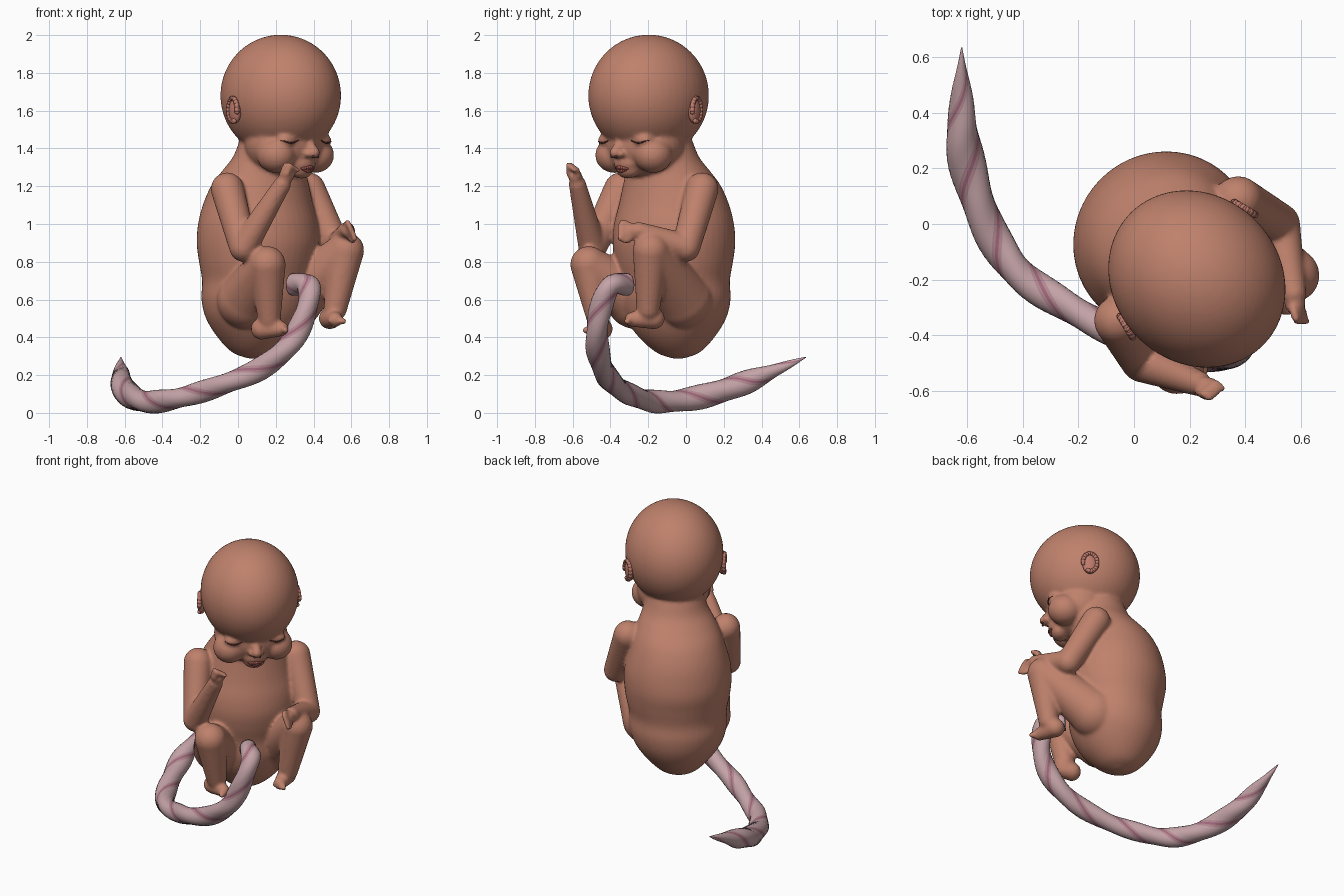
import bpy, bmesh
from math import radians, sin, cos, pi
from mathutils import Vector, Matrix
from mathutils.bvhtree import BVHTree

if "Cube" in bpy.data.objects:
    bpy.data.objects.remove(bpy.data.objects["Cube"])

# The figure faces the diagonal (+x, -y): u = its left, a = forward, z = up
ROT = Matrix.Rotation(radians(45), 4, 'Z')


def W(u, a, z):
    b = u + 0.02
    return Vector((0.7071 * (a + b), 0.7071 * (b - a), z))


def material(name, rgb):
    m = bpy.data.materials.new(name)
    m.diffuse_color = (*rgb, 1)
    m.use_nodes = True
    m.node_tree.nodes["Principled BSDF"].inputs["Base Color"].default_value = m.diffuse_color
    return m


skin = material("skin", (0.52, 0.22, 0.15))
ear_skin = material("ear_skin", (0.52, 0.20, 0.15))
lip_skin = material("lip_skin", (0.36, 0.10, 0.085))
dark_skin = material("dark_skin", (0.10, 0.035, 0.03))
cord_mats = [material("cord_pale", (0.56, 0.37, 0.39)),
             material("cord_mid", (0.46, 0.25, 0.29)),
             material("cord_vein", (0.36, 0.14, 0.20))]


def finish(bm, name, mats):
    bmesh.ops.recalc_face_normals(bm, faces=bm.faces)
    for f in bm.faces:
        f.smooth = True
    me = bpy.data.meshes.new(name)
    bm.to_mesh(me)
    bm.free()
    for m in mats:
        me.materials.append(m)
    ob = bpy.data.objects.new(name, me)
    bpy.context.collection.objects.link(ob)
    return ob


def ball(bm, c, r, seg=24):
    r = r if isinstance(r, tuple) else (r, r, r)
    bmesh.ops.create_uvsphere(bm, u_segments=seg, v_segments=seg * 2 // 3, radius=1,
                              matrix=Matrix.Translation(c) @ ROT @ Matrix.Diagonal((*r, 1)))


def limb(bm, pts, radii, seg=24):
    pts = [Vector(p) for p in pts]
    for p, r in zip(pts, radii):
        ball(bm, p, r, seg)
    for p, q, r, s in zip(pts, pts[1:], radii, radii[1:]):
        d = q - p
        mat = Matrix.Translation((p + q) / 2) @ d.to_track_quat('Z', 'Y').to_matrix().to_4x4()
        bmesh.ops.create_cone(bm, cap_ends=True, segments=seg, radius1=r, radius2=s,
                              depth=d.length, matrix=mat)


def spline(rows, n):
    P = [Vector(r) for r in rows]
    P = [2 * P[0] - P[1]] + P + [2 * P[-1] - P[-2]]
    out = []
    for i in range(1, len(P) - 2):
        p0, p1, p2, p3 = P[i - 1:i + 3]
        for k in range(n):
            t = k / n
            out.append(0.5 * (2 * p1 + (p2 - p0) * t + (2 * p0 - 5 * p1 + 4 * p2 - p3) * t * t
                              + (3 * p1 - p0 - 3 * p2 + p3) * t ** 3))
    return out + [P[-2]]


def skin_rings(bm, rings, mat_of=lambda j: 0):
    vs = [[bm.verts.new(p) for p in r] for r in rings]
    n = len(vs[0])
    for r, s in zip(vs, vs[1:]):
        for j in range(n):
            f = bm.faces.new((r[j], r[(j + 1) % n], s[(j + 1) % n], s[j]))
            f.material_index = mat_of(j)
    bm.faces.new(vs[0][::-1])
    bm.faces.new(vs[-1])


# Torso: z, forward centre, depth radius, width radius
bm = bmesh.new()
levels = [(0.288, 0.09, 0.03, 0.03), (0.32, 0.09, 0.115, 0.115), (0.40, 0.10, 0.20, 0.20),
          (0.50, 0.105, 0.26, 0.27), (0.60, 0.11, 0.285, 0.30), (0.70, 0.115, 0.285, 0.30),
          (0.80, 0.12, 0.305, 0.32), (0.90, 0.12, 0.32, 0.33), (1.0, 0.12, 0.31, 0.325),
          (1.10, 0.12, 0.285, 0.30), (1.20, 0.135, 0.25, 0.27), (1.28, 0.165, 0.21, 0.235),
          (1.35, 0.20, 0.185, 0.20), (1.43, 0.22, 0.17, 0.175), (1.52, 0.26, 0.17, 0.17)]
skin_rings(bm, [[W(w * cos(t) + 0.01, a + d * sin(t), z)
                 for t in (2 * pi * j / 48 for j in range(48))]
                for z, a, d, w in spline(levels, 4)])

# Head, lower face, chin and nose
ball(bm, W(0, 0.300, 1.68), (0.300, 0.338, 0.322), 48)
ball(bm, W(0, 0.33, 1.42), (0.225, 0.20, 0.175), 32)
ball(bm, W(0, 0.455, 1.29), (0.07, 0.055, 0.05))
ball(bm, W(0, 0.46, 1.325), (0.08, 0.065, 0.06))
limb(bm, [W(0, 0.51, 1.44), W(0, 0.55, 1.378)], [0.02, 0.031])
for s in (-1, 1):
    ball(bm, W(s * 0.145, 0.41, 1.365), (0.10, 0.105, 0.095))     # cheek
    ball(bm, W(s * 0.130, 0.475, 1.443), (0.06, 0.045, 0.036))    # eyelid
    ball(bm, W(s * 0.030, 0.535, 1.370), (0.02, 0.022, 0.018))    # nostril wing

# Arms: shoulder, elbow, wrist; forearms raised to different heights
for s, wrist in ((-1, (0.235, -0.575, 1.21)), (1, (0.575, -0.25, 0.965))):
    limb(bm, [W(s * 0.305, 0.205, 1.185), W(s * 0.35, 0.37, 0.875), wrist],
         [0.088, 0.075, 0.046])


# Hands with curled fingers and a thumb
def hand(palm, fwd, side, curl):
    palm, fwd, side, curl = map(Vector, (palm, fwd, side, curl))
    ball(bm, palm, 0.038)
    for i in range(4):
        base = palm + side * (i - 1.5) * 0.024 + fwd * 0.018
        mid = base + fwd * 0.036
        limb(bm, [base, mid, mid + curl * 0.03], [0.017, 0.016, 0.014], 12)
    t = palm - side * 0.035
    limb(bm, [t, t + curl * 0.035, t + curl * 0.035 + fwd * 0.03], [0.018, 0.016, 0.014], 12)


hand((0.255, -0.585, 1.25), (0.35, -0.15, 0.9), (0.6, 0.5, -0.4), (0.7, -0.5, 0.0))
hand((0.58, -0.29, 0.965), (0.3, -0.9, 0.2), (-0.4, 0.0, 0.9), (0.3, -0.5, -0.7))

# Legs: hip, knee, ankle; then foot and toes
legs = [(-1, (0.155, -0.515, 0.785), (0.165, -0.465, 0.50), (0.125, -0.445, 0.445), (0.23, -0.485, 0.445)),
        (1, (0.57, -0.185, 0.86), (0.515, -0.20, 0.55), (0.485, -0.17, 0.50), (0.515, -0.285, 0.495))]
for s, knee, ankle, heel, toe in legs:
    limb(bm, [W(s * 0.18, 0.22, 0.60), knee, ankle], [0.155, 0.098, 0.062])
    limb(bm, [heel, toe], [0.058, 0.040])
    d = (Vector(toe) - Vector(heel)).normalized()
    side = d.cross(Vector((0, 0, 1))) * s
    for i in range(5):
        ball(bm, Vector(toe) + d * (0.036 - 0.005 * i) + side * (i - 2) * 0.018
             + Vector((0, 0, -0.008)), 0.019 - 0.0015 * i, 12)

# Fuse everything into one smooth body
body = finish(bm, "body", [skin])
rm = body.modifiers.new("fuse", 'REMESH')
rm.mode = 'VOXEL'
rm.voxel_size = 0.0105
rm.use_smooth_shade = True
sm = body.modifiers.new("soften", 'SMOOTH')
sm.factor = 0.5
sm.iterations = 7
dg = bpy.context.evaluated_depsgraph_get()
fused = bpy.data.meshes.new_from_object(body.evaluated_get(dg))
body.modifiers.clear()
body.data = fused
fused.materials.clear()
fused.materials.append(skin)
for p in fused.polygons:
    p.use_smooth = True
tree = BVHTree.FromPolygons([v.co for v in fused.vertices], [p.vertices[:] for p in fused.polygons])


# Face details laid on the surface
def on_face(u, z):
    hit = tree.ray_cast(W(u, 0.80, z), W(0, -1, 0) - W(0, 0, 0), 1.0)[0]
    return hit if hit else W(u, 0.5, z)


def face_line(name, pts, radius, mat):
    b = bmesh.new()
    n = len(pts) - 1
    limb(b, [on_face(*p) for p in pts],
         [radius * (0.45 + 0.55 * sin(pi * i / n)) for i in range(n + 1)], 10)
    return finish(b, name, [mat])


for s, side in ((-1, "right"), (1, "left")):
    face_line(side + "_eye_slit", [(s * (0.085 + 0.0125 * i), 1.443 - 0.014 * sin(pi * i / 8))
                                   for i in range(9)], 0.005, dark_skin)
    b = bmesh.new()
    ball(b, on_face(s * 0.016, 1.357), 0.008, 10)
    finish(b, side + "_nostril", [dark_skin])
    # Ear: shallow disc with a raised rim
    b = bmesh.new()
    ball(b, Vector((0, 0, 0)), (0.02, 0.02, 0.02), 16)
    b.clear()
    ball(b, Vector(), (0.026, 0.046, 0.068))
    rim = [Vector((s * 0.014, -0.044 * sin(t), 0.062 * cos(t) + 0.004))
           for t in (radians(-200 + 20 * i) for i in range(16))]
    limb(b, [ROT @ p for p in rim], [0.013] * len(rim), 12)
    turn = ROT @ Matrix.Rotation(radians(s * 14), 4, 'Z') @ ROT.inverted()
    b.transform(Matrix.Translation(W(s * 0.287, 0.245, 1.60)) @ turn)
    finish(b, side + "_ear", [ear_skin])

face_line("upper_lip", [(-0.045 + 0.01125 * i, 1.300 - 0.006 * abs(i - 4) / 4) for i in range(9)], 0.011, lip_skin)
face_line("lower_lip", [(-0.036 + 0.009 * i, 1.281 + 0.006 * abs(i - 4) / 4) for i in range(9)], 0.011, lip_skin)

# Twisted cord: x, y, z, radius
path = [(0.29, -0.31, 0.68, 0.056), (0.375, -0.40, 0.67, 0.058), (0.355, -0.46, 0.52, 0.058),
        (0.27, -0.47, 0.36, 0.06), (0.12, -0.44, 0.235, 0.058), (-0.08, -0.38, 0.15, 0.056),
        (-0.25, -0.29, 0.095, 0.055), (-0.40, -0.19, 0.063, 0.058), (-0.50, -0.06, 0.062, 0.06),
        (-0.575, 0.12, 0.095, 0.063), (-0.615, 0.30, 0.155, 0.062), (-0.62, 0.47, 0.225, 0.036),
        (-0.62, 0.635, 0.295, 0.002)]
pts = spline(path, 12)
rings, N = [], 24
normal = Vector((0, 0, 1))
for i, p in enumerate(pts):
    tan = (pts[min(i + 1, len(pts) - 1)] - pts[max(i - 1, 0)]).to_3d().normalized()
    normal = (normal - tan * normal.dot(tan)).normalized()
    bi = tan.cross(normal)
    ring = []
    for j in range(N):
        t = 2 * pi * j / N
        r = p.w * (1 + 0.07 * cos(2 * t))
        ang = t + i * 0.17
        ring.append(p.to_3d() + (normal * cos(ang) + bi * sin(ang)) * r)
    rings.append(ring)
bm = bmesh.new()
skin_rings(bm, rings, lambda j: (1, 2, 1)[j % 12 - 5] if 5 <= j % 12 <= 7 else 0)
finish(bm, "cord", cord_mats)
